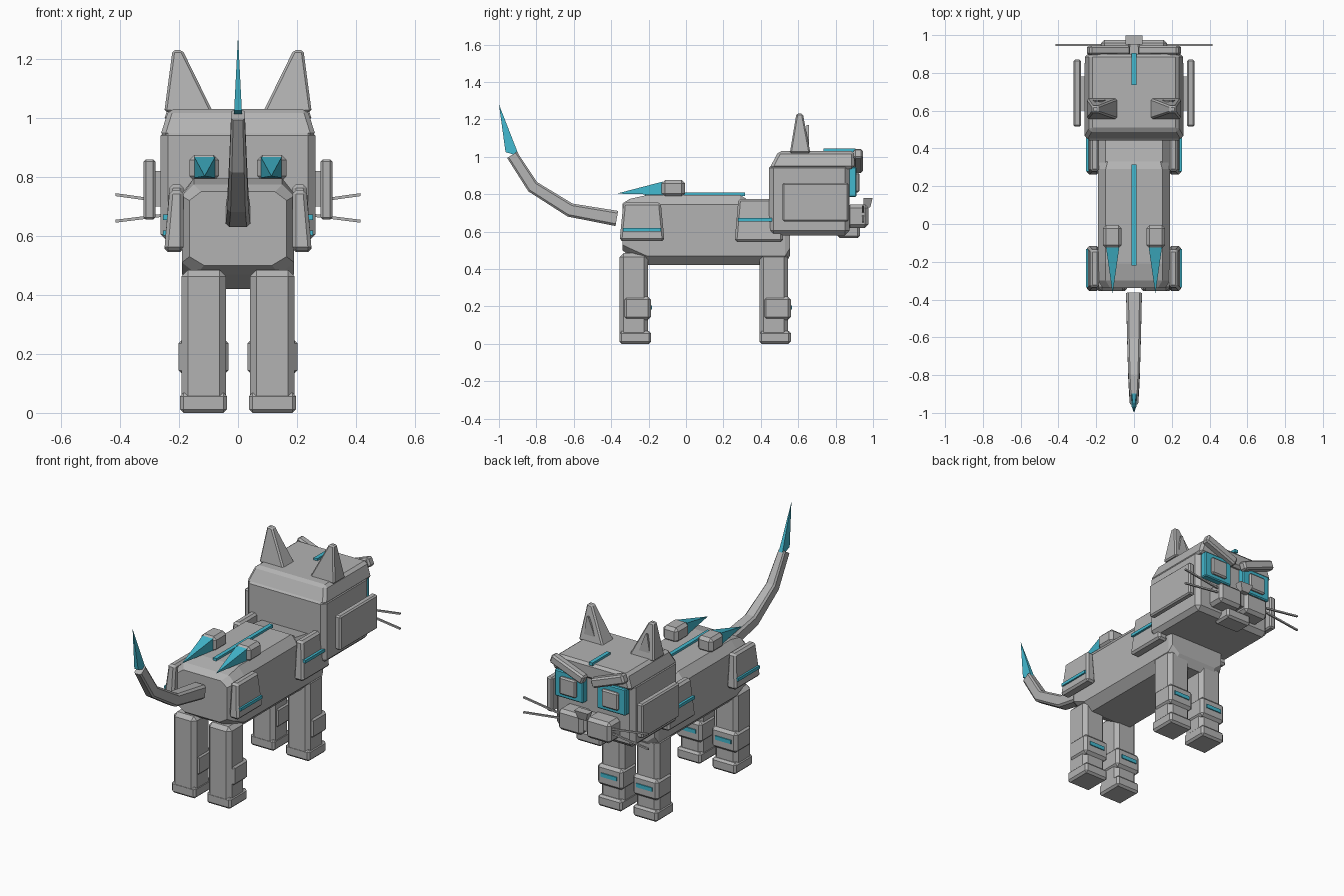
import bpy, bmesh, math
from mathutils import Vector, Matrix

if "Cube" in bpy.data.objects:
    bpy.data.objects.remove(bpy.data.objects["Cube"])


def material(name, rgb):
    m = bpy.data.materials.new(name)
    m.diffuse_color = (*rgb, 1)
    m.use_nodes = True
    m.node_tree.nodes["Principled BSDF"].inputs["Base Color"].default_value = m.diffuse_color
    return m


GRAY = material("metal_gray", (0.45, 0.45, 0.45))
CYAN = material("glow_cyan", (0.055, 0.48, 0.62))


def finish(name, bm, mat):
    bmesh.ops.recalc_face_normals(bm, faces=bm.faces)
    me = bpy.data.meshes.new(name)
    bm.to_mesh(me)
    bm.free()
    me.materials.append(mat)
    ob = bpy.data.objects.new(name, me)
    bpy.context.collection.objects.link(ob)
    return ob


def loft(name, rings, mat=GRAY):
    """Skin rings of equal point count and cap both ends."""
    bm = bmesh.new()
    vs = [[bm.verts.new(p) for p in r] for r in rings]
    n = len(vs[0])
    for a, b in zip(vs, vs[1:]):
        for i in range(n):
            j = (i + 1) % n
            bm.faces.new((a[i], a[j], b[j], b[i]))
    bm.faces.new(vs[0])
    bm.faces.new(vs[-1])
    return finish(name, bm, mat)


def box(name, x, y, z, mat=GRAY, bevel=0.0, top=None, roll=0.0):
    """Bevelled box; top = (x range, y range) of a differing upper face."""
    tx, ty = top or (x, y)
    bm = bmesh.new()
    bmesh.ops.create_cube(bm, size=1)
    for v in bm.verts:
        xr, yr = (tx, ty) if v.co.z > 0 else (x, y)
        v.co = (xr[v.co.x > 0], yr[v.co.y > 0], z[v.co.z > 0])
    if bevel:
        bmesh.ops.bevel(bm, geom=bm.edges[:], offset=bevel, segments=1,
                        profile=0.5, affect='EDGES')
    if roll:
        c = Vector((sum(x) / 2, sum(y) / 2, sum(z) / 2))
        bmesh.ops.rotate(bm, verts=bm.verts, cent=c,
                         matrix=Matrix.Rotation(roll, 3, 'Y'))
    return finish(name, bm, mat)


def pair(name, x, y, z, mat=GRAY, bevel=0.0, top=None, roll=0.0):
    """Box on the +x side and its mirror image."""
    def flip(r):
        return (-r[1], -r[0])
    box(name + "_right", x, y, z, mat, bevel, top, roll)
    box(name + "_left", flip(x), y, z, mat, bevel,
        top and (flip(top[0]), top[1]), -roll)


def spike(name, base, tip, mat=CYAN):
    bm = bmesh.new()
    vs = [bm.verts.new(p) for p in base]
    t = bm.verts.new(tip)
    bm.faces.new(vs)
    for i in range(len(vs)):
        bm.faces.new((vs[i], vs[(i + 1) % len(vs)], t))
    return finish(name, bm, mat)


# Torso: eight-sided sections along the length
def section(y, w, z0, z1, c):
    return [(-w, y, z0 + c), (-w, y, z1 - c), (-w + .04, y, z1), (w - .04, y, z1),
            (w, y, z1 - c), (w, y, z0 + c), (w - .05, y, z0), (-w + .05, y, z0)]


loft("torso", [section(-.34, .165, .50, .75, .03), section(-.30, .19, .47, .775, .04),
               section(-.21, .19, .42, .795, .05), section(.29, .19, .42, .795, .05),
               section(.33, .18, .42, .77, .05)])
loft("chest", [section(.28, .19, .42, .77, .05), section(.46, .19, .42, .74, .05),
               section(.53, .19, .42, .70, .05), section(.555, .18, .47, .67, .04)])
box("spine_strip", (-.012, .012), (-.22, .315), (.79, .808), CYAN)

# Hip and shoulder armour with glowing stripes
for name, y, z, sz in (("hip", (-.355, -.115), (.55, .755), .61),
                       ("shoulder", (.26, .52), (.545, .775), .663)):
    inner = (y[0] + .02, y[1] - .02)
    pair(name + "_plate", (.185, .25), y, z, GRAY, .012, ((.185, .232), inner))
    pair(name + "_stripe", (.22, .255), (y[0] + .018, y[1] - .018),
         (sz - .009, sz + .009), CYAN)

# Legs with paws, shin guards and stripes
for name, y in (("rear", -.355), ("front", .393)):
    pair(name + "_leg", (.04, .192), (y, y + .152), (.02, .485), GRAY, .022)
    pair(name + "_paw", (.037, .197), (y - .001, y + .168), (0, .068), GRAY, .012)
    pair(name + "_shin_guard", (.032, .202), (y + .02, y + .168), (.128, .252), GRAY, .016)
    pair(name + "_shin_stripe", (.065, .17), (y + .16, y + .174), (.183, .206), CYAN)

# Back launchers with spikes
pair("launcher", (.065, .165), (-.13, -.005), (.785, .875), GRAY, .018)
for s, side in ((1, "right"), (-1, "left")):
    spike("back_spike_" + side,
          [(s * a, -.125, b) for a, b in ((.078, .797), (.148, .797), (.148, .867), (.078, .867))],
          (s * .113, -.37, .803))

# Tail: square tapering tube with clipped corners
path = [(-.37, .67), (-.62, .715), (-.82, .84), (-.93, 1.01)]
rings = []
for i, (y, z) in enumerate(path):
    a, b = path[max(i - 1, 0)], path[min(i + 1, 3)]
    d = Vector((0, b[0] - a[0], b[1] - a[1])).normalized()
    up = Vector((1, 0, 0)).cross(d)
    wx = (.042, .036, .030, .023)[i]
    wn = (.041, .037, .034, .031)[i]
    k = .7
    rings.append([Vector((wx * p, y, z)) + up * wn * q for p, q in
                  ((1, k), (k, 1), (-k, 1), (-1, k), (-1, -k), (-k, -1), (k, -1), (1, -k))])
loft("tail", rings)
spike("tail_blade", [(-.013, -.965, 1.025), (.013, -.965, 1.025),
                     (.013, -.892, 1.003), (-.013, -.892, 1.003)], (0, -1.0, 1.28))

# Head, cap and side plates
box("head", (-.262, .262), (.443, .875), (.58, .965), GRAY, .025)
box("head_cap", (-.265, .265), (.445, .90), (.935, 1.03), GRAY, .015,
    ((-.235, .235), (.495, .90)))
pair("cheek_plate", (.28, .32), (.515, .87), (.655, .86), GRAY, .008)
pair("cheek_mount", (.25, .285), (.60, .78), (.70, .82))
box("forehead_strip", (-.012, .012), (.735, .905), (1.025, 1.043), CYAN)

# Ears
pair("ear", (.085, .25), (.555, .665), (1.02, 1.23), GRAY, .008,
     ((.188, .222), (.59, .625)))
pair("inner_ear", (.13, .225), (.645, .657), (1.02, 1.17), GRAY, 0,
     ((.19, .20), (.645, .657)))

# Eyes, pupils and slanted brows
pair("eye", (.045, .235), (.86, .912), (.785, .945), CYAN, .006)
pair("pupil", (.085, .195), (.90, .928), (.81, .915), GRAY, .008)
pair("brow", (.02, .25), (.895, .945), (.95, 1.005), GRAY, .01, None, -math.radians(21))

# Muzzle, nose and chin
pair("muzzle", (.012, .175), (.86, .975), (.62, .745), GRAY, .018)
box("muzzle_bridge", (-.02, .02), (.86, .955), (.65, .735))
box("nose", (-.025, .025), (.95, .985), (.73, .78), GRAY, 0, ((-.045, .045), (.95, .998)))
box("chin", (-.085, .085), (.81, .93), (.565, .63), GRAY, .012)

# Whiskers
for s, side in ((1, "right"), (-1, "left")):
    for label, z0, z1 in (("upper", .703, .74), ("lower", .683, .65)):
        loft(f"whisker_{label}_{side}",
             [[(s * x, .947 + p, z + q) for p, q in
               ((.005, .005), (-.005, .005), (-.005, -.005), (.005, -.005))]
              for x, z in ((.15, z0), (.415, z1))])
